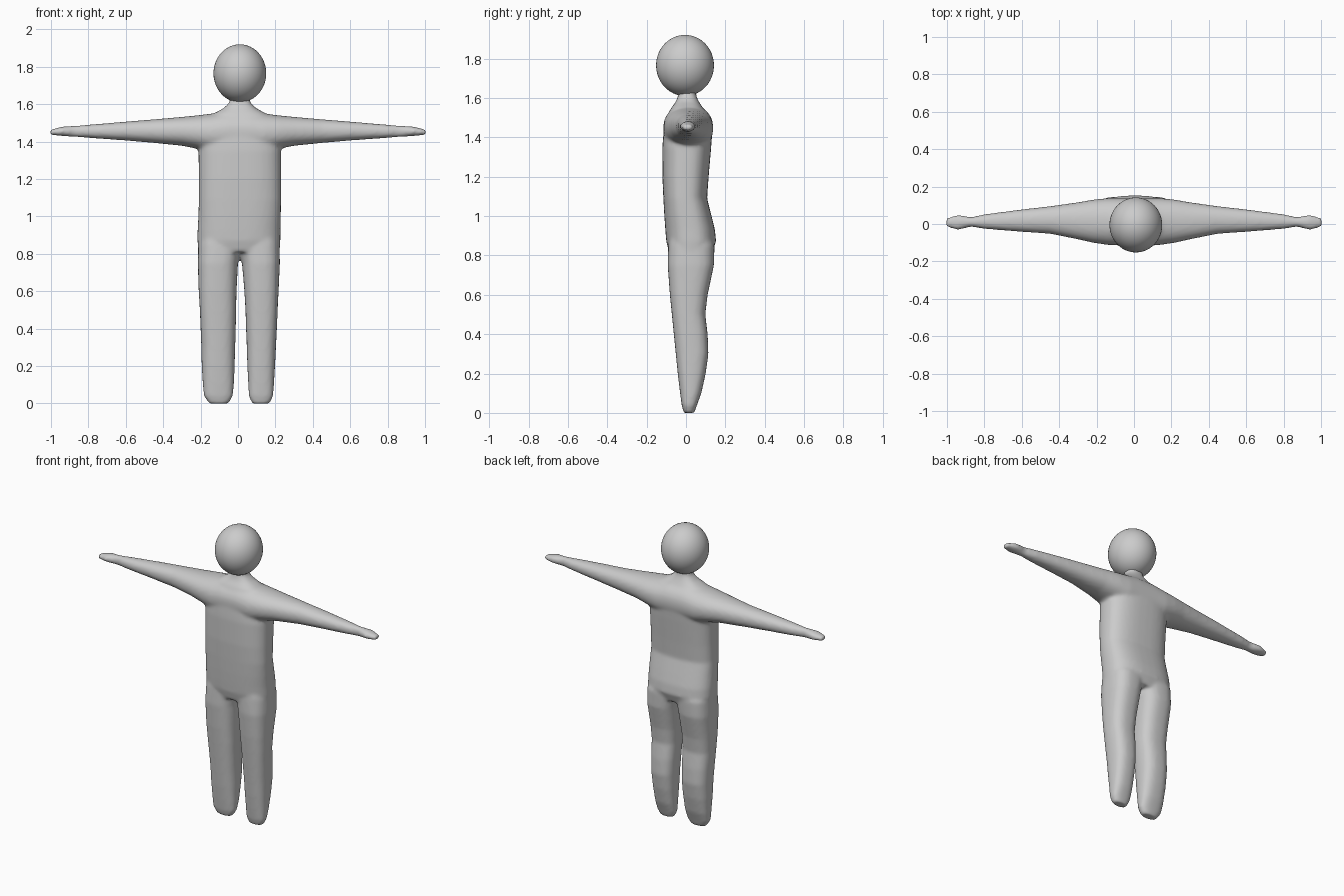
import bpy, bmesh, math


def spow(v, e):
    return math.copysign(abs(v) ** e, v)


def loft(bm, rows, axis, power=2.5, n=40):
    """Skin rounded sections: each row is (station, a0, a1, b0, b1)."""
    rings = []
    for s, a0, a1, b0, b1 in rows:
        ring = []
        for i in range(n):
            t = 2 * math.pi * i / n
            a = (a0 + a1) / 2 + (a1 - a0) / 2 * spow(math.cos(t), 2 / power)
            b = (b0 + b1) / 2 + (b1 - b0) / 2 * spow(math.sin(t), 2 / power)
            ring.append(bm.verts.new((a, b, s) if axis == 'z' else (s, a, b)))
        rings.append(ring)
    for r, q in zip(rings, rings[1:]):
        for i in range(n):
            j = (i + 1) % n
            bm.faces.new((r[i], r[j], q[j], q[i]))
    bm.faces.new(rings[0][::-1])
    bm.faces.new(rings[-1])


bm = bmesh.new()

# torso and neck: z, x range, y range
loft(bm, [(0.81, -0.212, 0.222, -0.085, 0.13),
          (0.87, -0.217, 0.227, -0.10, 0.153),
          (0.93, -0.216, 0.227, -0.105, 0.147),
          (1.00, -0.212, 0.229, -0.11, 0.13),
          (1.09, -0.209, 0.23, -0.115, 0.107),
          (1.20, -0.209, 0.23, -0.12, 0.115),
          (1.35, -0.211, 0.23, -0.12, 0.128),
          (1.42, -0.21, 0.22, -0.115, 0.133),
          (1.50, -0.18, 0.20, -0.10, 0.115),
          (1.55, -0.13, 0.15, -0.075, 0.085),
          (1.58, -0.075, 0.095, -0.052, 0.066),
          (1.61, -0.045, 0.065, -0.04, 0.052),
          (1.66, -0.04, 0.06, -0.04, 0.05)], 'z', 2.6)

# legs: z, half-width insets, y range
depth = [(0.0, -0.012, 0.042), (0.04, -0.022, 0.056), (0.1, -0.03, 0.078),
         (0.2, -0.042, 0.10), (0.3, -0.052, 0.114), (0.4, -0.062, 0.11),
         (0.5, -0.072, 0.098), (0.6, -0.082, 0.11), (0.75, -0.093, 0.142),
         (0.85, -0.09, 0.145), (0.95, -0.08, 0.11)]
left = [(-0.155, -0.05), (-0.182, -0.028), (-0.188, -0.022), (-0.194, -0.018),
        (-0.196, -0.015), (-0.2, -0.012), (-0.204, -0.01), (-0.21, -0.008),
        (-0.215, 0.0), (-0.212, 0.02), (-0.19, 0.02)]
right = [(0.075, 0.17), (0.058, 0.188), (0.055, 0.192), (0.05, 0.198),
         (0.047, 0.203), (0.043, 0.208), (0.04, 0.212), (0.034, 0.217),
         (0.022, 0.224), (0.0, 0.222), (0.0, 0.2)]
for widths in (left, right):
    loft(bm, [(z, x0, x1, y0, y1)
              for (z, y0, y1), (x0, x1) in zip(depth, widths)], 'z', 2.6)

# arms and hands: distance, y range, z range, mirrored to one long span
arm = [(0.06, -0.115, 0.138, 1.33, 1.565), (0.14, -0.112, 0.138, 1.34, 1.55),
       (0.22, -0.10, 0.13, 1.362, 1.54), (0.30, -0.082, 0.116, 1.378, 1.532),
       (0.45, -0.052, 0.095, 1.393, 1.519), (0.60, -0.042, 0.078, 1.406, 1.507),
       (0.80, -0.026, 0.052, 1.42, 1.49), (0.87, -0.014, 0.036, 1.425, 1.485),
       (0.94, -0.032, 0.05, 1.43, 1.48), (1.004, -0.016, 0.032, 1.436, 1.464)]
loft(bm, [(-r[0],) + r[1:] for r in reversed(arm)] + arm, 'x', 2.2)

bmesh.ops.recalc_face_normals(bm, faces=bm.faces)
mesh = bpy.data.meshes.new("body")
bm.to_mesh(mesh)
bm.free()
body = bpy.data.objects.new("body", mesh)
bpy.context.collection.objects.link(body)

# fuse the lofts into one soft skin
fuse = body.modifiers.new("fuse", 'REMESH')
fuse.mode = 'VOXEL'
fuse.voxel_size = 0.01
fuse.use_smooth_shade = True
soften = body.modifiers.new("soften", 'SMOOTH')
soften.factor = 0.5
soften.iterations = 8

# head
bpy.ops.mesh.primitive_uv_sphere_add(segments=48, ring_count=24, radius=1,
                                     location=(0.01, -0.005, 1.765))
head = bpy.context.object
head.name = "head"
head.scale = (0.141, 0.147, 0.155)
bpy.ops.object.shade_smooth()
